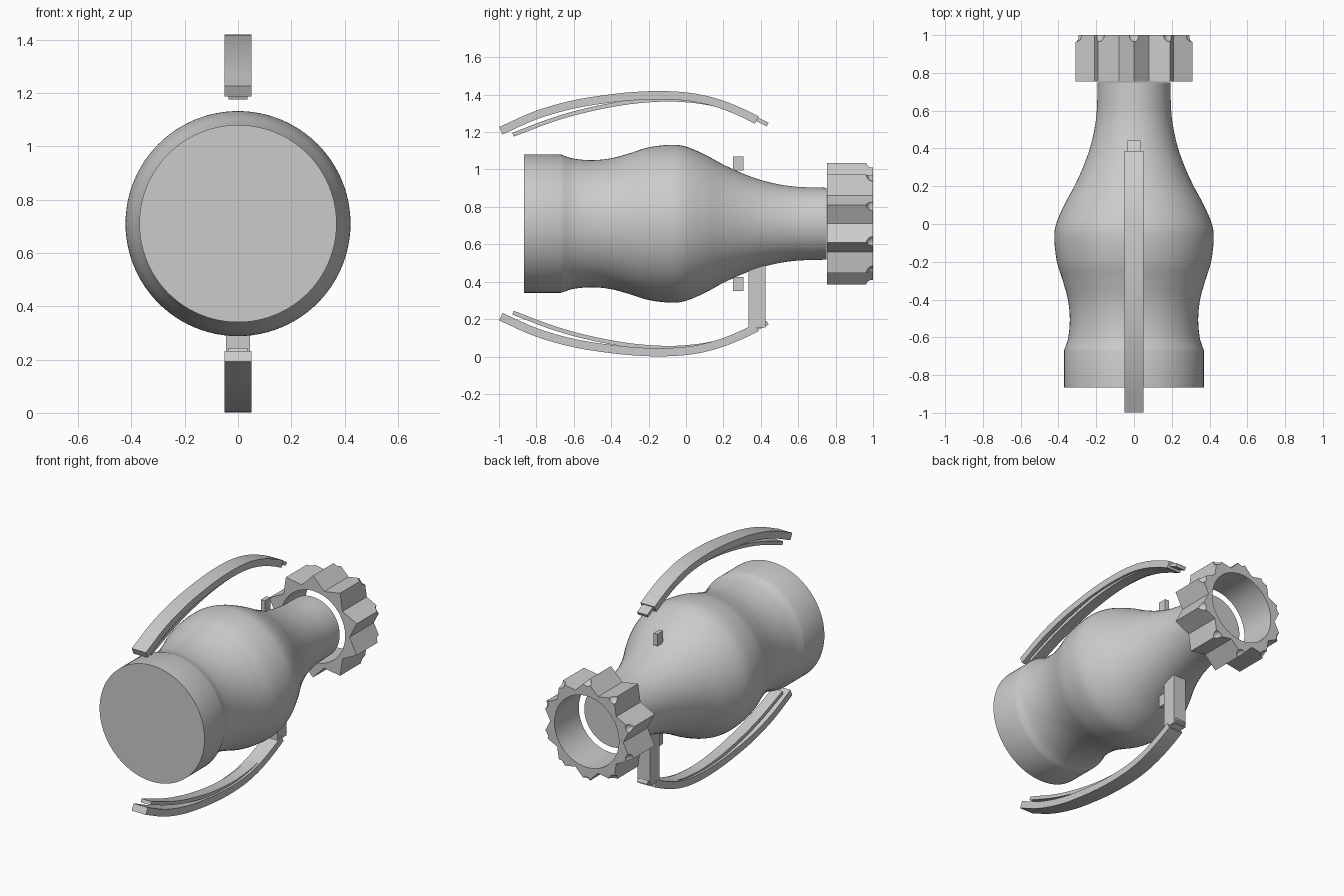
import bpy, bmesh, math
from mathutils import Vector, Matrix

cube = bpy.data.objects.get("Cube")
if cube:
    bpy.data.objects.remove(cube)

AXIS_Z = 0.71  # height of the long axis of the body

grey = bpy.data.materials.new("plain_grey")
grey.use_nodes = True
GREY = (0.6, 0.6, 0.6, 1)
grey.diffuse_color = GREY
grey.node_tree.nodes["Principled BSDF"].inputs["Base Color"].default_value = GREY


def finish(name, bm, angle=None):
    bmesh.ops.recalc_face_normals(bm, faces=bm.faces)
    mesh = bpy.data.meshes.new(name)
    bm.to_mesh(mesh)
    bm.free()
    mesh.materials.append(grey)
    obj = bpy.data.objects.new(name, mesh)
    bpy.context.collection.objects.link(obj)
    if angle:
        bpy.ops.object.select_all(action='DESELECT')
        obj.select_set(True)
        bpy.context.view_layer.objects.active = obj
        bpy.ops.object.shade_smooth_by_angle(angle=math.radians(angle))
    return obj


def smooth_path(points, steps=6):
    """Catmull-Rom interpolation of 2D points."""
    pts = [Vector(p) for p in points]
    pts = [2 * pts[0] - pts[1]] + pts + [2 * pts[-1] - pts[-2]]
    out = []
    for a, b, c, d in zip(pts, pts[1:], pts[2:], pts[3:]):
        for i in range(steps):
            t = i / steps
            out.append(0.5 * (2 * b + (c - a) * t + (2 * a - 5 * b + 4 * c - d) * t ** 2
                              + (3 * b - a - 3 * c + d) * t ** 3))
    return out + [pts[-2]]


def loft(bm, rings, closed=False):
    """Skin equal-sized vertex rings; cap the ends unless closed."""
    loops = [[bm.verts.new(p) for p in ring] for ring in rings]
    pairs = list(zip(loops, loops[1:])) + ([(loops[-1], loops[0])] if closed else [])
    for lo, hi in pairs:
        for i in range(len(lo)):
            j = (i + 1) % len(lo)
            bm.faces.new((lo[i], lo[j], hi[j], hi[i]))
    if not closed:
        bm.faces.new(loops[0])
        bm.faces.new(loops[-1])


def circle(y, radii, count):
    """Ring around the long axis; radii repeat, starting at the top."""
    ring = []
    for i in range(count):
        a = math.tau * i / count
        r = radii[i % len(radii)]
        ring.append((r * math.sin(a), y, AXIS_Z + r * math.cos(a)))
    return ring


def strip(name, points, width, thickness, side):
    """Bent rectangular bar above (side 1) or below (side -1) the body."""
    path = smooth_path(points)
    rings = []
    for i, p in enumerate(path):
        d = (path[min(i + 1, len(path) - 1)] - path[max(i - 1, 0)]).normalized()
        n = Vector((-d.y, d.x)) * thickness / 2
        ring = []
        for x, s in ((-1, -1), (1, -1), (1, 1), (-1, 1)):
            q = p + n * s
            ring.append((x * width / 2, q.x, AXIS_Z + side * (q.y - AXIS_Z)))
        rings.append(ring)
    bm = bmesh.new()
    loft(bm, rings)
    return finish(name, bm, 30)


def box(name, x, y, z):
    bm = bmesh.new()
    size = [b - a for a, b in (x, y, z)]
    mid = [(a + b) / 2 for a, b in (x, y, z)]
    bmesh.ops.create_cube(bm, size=1, matrix=Matrix.Translation(mid) @ Matrix.Diagonal((*size, 1)))
    return finish(name, bm)


# Turned body: straight collar, then a bulge tapering to the neck
curve = smooth_path([(-0.67, 0.37), (-0.6, 0.348), (-0.5, 0.34), (-0.4, 0.35), (-0.3, 0.377),
                     (-0.2, 0.408), (-0.08, 0.422), (0.0, 0.412), (0.1, 0.37), (0.2, 0.316),
                     (0.3, 0.27), (0.4, 0.234), (0.5, 0.21), (0.6, 0.197), (0.75, 0.192)])
bm = bmesh.new()
loft(bm, [circle(y, [r], 96) for y, r in [(-0.865, 0.37)] + [tuple(p) for p in curve]])
finish("body", bm, 35)

# Toothed ring around the neck end, hollow
TEETH = 10
bm = bmesh.new()
count = TEETH * 8
tip, valley = 0.325, 0.257
p0 = Vector((0, tip))
p1 = Vector((valley * math.sin(math.pi / TEETH), valley * math.cos(math.pi / TEETH)))
flank = []
for k in range(8):
    # radius of the straight tooth flank at each angular step
    a = math.pi / TEETH * (k if k <= 4 else 8 - k) / 4
    d = Vector((math.sin(a), math.cos(a)))
    e = p1 - p0
    flank.append((p0.x * e.y - p0.y * e.x) / (d.x * e.y - d.y * e.x))
loft(bm, [circle(0.755, flank, count), circle(1.0, flank, count),
          circle(1.0, [0.227], count), circle(0.755, [0.227], count)], closed=True)
ring = finish("toothed_ring", bm, 20)

# Round dimples cut into the rear tip of each tooth
bm = bmesh.new()
for x, y, z in circle(1.0, [0.325], TEETH):
    bmesh.ops.create_uvsphere(bm, u_segments=16, v_segments=10, radius=0.036,
                              matrix=Matrix.Translation((x, y, z)))
cutter = finish("dimple_cutter", bm)
cutter.hide_render = True
cutter.hide_set(True)
cut = ring.modifiers.new("dimples", 'BOOLEAN')
cut.operation = 'DIFFERENCE'
cut.solver = 'EXACT'
cut.object = cutter

# Bowed bars with a thinner liner, and a stop block, above and below
BAR = [(-0.99, 1.207), (-0.8, 1.291), (-0.6, 1.348), (-0.4, 1.38), (-0.25, 1.394), (-0.12, 1.397),
       (0.0, 1.39), (0.1, 1.373), (0.2, 1.344), (0.3, 1.303), (0.378, 1.265)]
LINER = [(-0.925, 1.186), (-0.7, 1.27), (-0.5, 1.324), (-0.3, 1.36), (-0.12, 1.374), (0.0, 1.37),
         (0.1, 1.358), (0.2, 1.336), (0.3, 1.302), (0.38, 1.268), (0.437, 1.24)]
for side, label in ((1, "upper"), (-1, "lower")):
    strip(label + "_bar", BAR, 0.1, 0.044, side)
    strip(label + "_liner", LINER, 0.07, 0.022, side)
    z = sorted(AXIS_Z + side * h for h in (0.285, 0.36))
    box(label + "_stop_block", (-0.014, 0.014), (0.25, 0.307), z)

# Post joining the lower bar to the neck
box("lower_post", (-0.045, 0.045), (0.333, 0.425), (0.155, 0.5))
